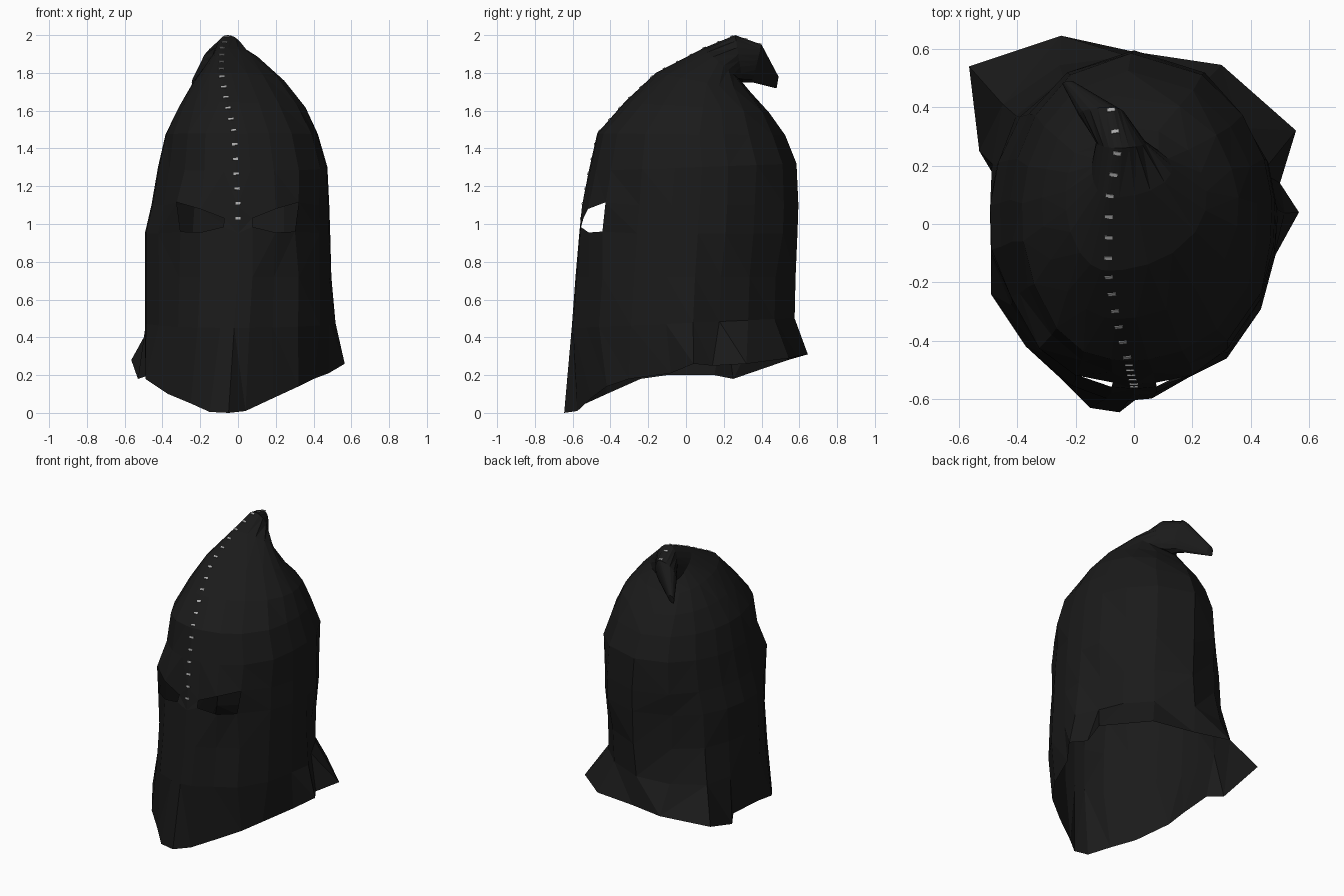
import bpy, bmesh, math
from mathutils import Vector, Matrix

if "Cube" in bpy.data.objects:
    bpy.data.objects.remove(bpy.data.objects["Cube"])


def material(name, value):
    m = bpy.data.materials.new(name)
    m.diffuse_color = (value, value, value, 1)
    m.use_nodes = True
    m.node_tree.nodes["Principled BSDF"].inputs["Base Color"].default_value = m.diffuse_color
    return m


def finish(bm, name, mat):
    me = bpy.data.meshes.new(name)
    bm.to_mesh(me)
    bm.free()
    me.materials.append(mat)
    ob = bpy.data.objects.new(name, me)
    bpy.context.collection.objects.link(ob)
    return ob


cloth = material("black cloth", 0.0105)
thread = material("pale thread", 0.42)

# Columns round the hood, in degrees from the front seam towards +x
half = [9, 24, 41, 62, 80, 95, 110, 128, 150]
angles = [0] + half + [180] + [-a for a in reversed(half)]
N = len(angles)

# Ragged hem, one point per column
hem = [(-.05, -.645, 0), (.04, -.575, .01), (.19, -.50, .08), (.32, -.42, .14),
       (.40, -.30, .18), (.48, -.08, .21), (.565, .04, .26), (.50, .14, .25),
       (.555, .32, .26), (.30, .545, .29), (0, .59, .30), (-.25, .645, .31),
       (-.565, .54, .28), (-.53, .25, .18), (-.47, .15, .20), (-.49, -.10, .20),
       (-.49, -.24, .18), (-.37, -.42, .10), (-.25, -.53, .05), (-.15, -.63, .005)]

# Rings: front y, front z, back y, back z, left x, right x, seam x
rings = [
    (-.605, .45, .575, .50, -.495, .495, -.02),
    (-.585, .72, .580, .72, -.495, .490, 0),
    (-.565, .95, .590, .95, -.495, .490, 0),
    (-.550, 1.10, .595, 1.10, -.460, .485, 0),
    (-.515, 1.28, .585, 1.32, -.425, .475, -.01),
    (-.470, 1.48, .525, 1.47, -.385, .425, -.02),
    (-.325, 1.645, .440, 1.59, -.315, .360, -.06),
    (-.160, 1.80, .340, 1.70, -.235, .250, -.09),
    (.090, 1.93, .290, 1.76, -.145, .130, -.085),
    (.260, 2.00, .300, 1.75, -.130, .040, -.055),
    (.400, 1.95, .350, 1.75, -.190, -.030, -.08),
    (.490, 1.78, .470, 1.72, -.245, -.200, -.22),
]
tip = (-.24, .48, 1.72)

# Height of the eye-hole edges at the three columns beside the seam
eye_low = {9: .985, 24: .955, 41: .96}
eye_high = {9: 1.03, 24: 1.08, 41: 1.115}

# Folds and bulges of the cloth: columns, ring range, scale from the axis
folds = [
    ((24,), (0, 1), .955), ((-41, -62), (0, 1), .955), ((-62,), (2, 4), .965),
    ((41, 62), (4, 5), 1.045), ((24,), (4, 5), 1.02), ((-41, -24), (5, 5), 1.025),
    ((110, 128, 150), (0, 1), .945), ((128,), (2, 3), .97),
    ((128, 150), (6, 7), 1.04), ((-150,), (1, 2), .97),
]


def ring_point(i, j):
    yf, zf, yb, zb, xl, xr, cx = rings[i]
    a = angles[j]
    corner = 38 if i == 2 and abs(a) == 41 else abs(a)  # slanted outer eye edge
    if i == 3 and abs(a) in (24, 41):  # brow stands out over the eyes
        yf, yb, xl, xr = -.568, .59, -.495, .49
    r = math.radians(math.copysign(corner, a))
    s, c = math.sin(r), math.cos(r)
    t = (1 - c) / 2
    x = cx + s * ((xr - cx) if s > 0 else (cx - xl))
    y, z = yf + (yb - yf) * t, zf + (zb - zf) * t
    for columns, (first, last), k in folds:
        if a in columns and first <= i <= last:
            x, y = x * k, y * k
    if i < 2 and a in (80, 95, -150, -128, -110):  # flares run up from the hem
        w = (.32, .08)[i]
        x, y = x + (hem[j][0] - x) * w, y + (hem[j][1] - y) * w
    if i == 2:
        z = eye_low.get(abs(a), z)
    if i == 3:
        z = eye_high.get(abs(a), z)
    return x, y, z


# Hood shell, lofted from the hem to the folded-over peak
bm = bmesh.new()
rows = [[bm.verts.new(p) for p in hem]]
for i in range(len(rings)):
    rows.append([bm.verts.new(ring_point(i, j)) for j in range(N)])
eye_columns = (1, 2, N - 3, N - 2)
for i in range(len(rows) - 1):
    for j in range(N):
        if i == 3 and j in eye_columns:  # open eye holes
            continue
        k = (j + 1) % N
        bm.faces.new((rows[i][j], rows[i][k], rows[i + 1][k], rows[i + 1][j]))
end = bm.verts.new(tip)
for j in range(N):
    bm.faces.new((rows[-1][j], rows[-1][(j + 1) % N], end))
bmesh.ops.triangulate(bm, faces=bm.faces[:])
finish(bm, "hood", cloth)

# Stitches: short thin plates across the front seam, up and over the peak
path = [Vector((r[6], r[0], r[1])) for r in rings[2:-1]]
bm = bmesh.new()
offset = .08  # first stitch sits between the eyes
for p, q in zip(path, path[1:]):
    seg = q - p
    length, t = seg.length, seg.normalized()
    n = Vector((1, 0, 0)).cross(t).normalized()
    side = t.cross(n)
    frame = Matrix((side, t, n)).transposed().to_4x4()
    while offset < length:
        place = Matrix.Translation(p + t * offset + n * .001) @ frame
        bmesh.ops.create_cube(bm, size=1, matrix=place @ Matrix.Diagonal((.028, .012, .006, 1)))
        offset += .08
    offset -= length
finish(bm, "seam_stitches", thread)
